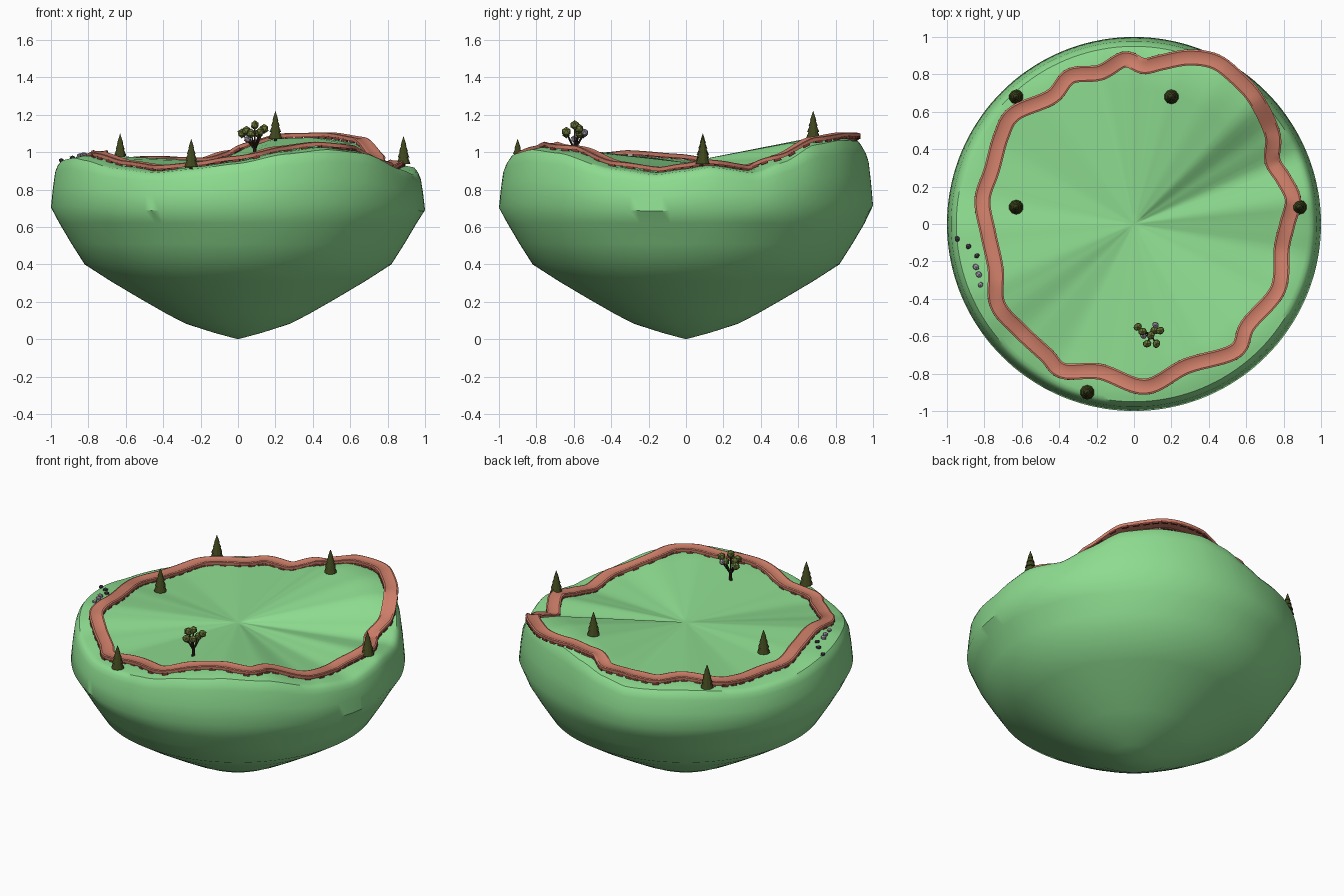
import bpy, bmesh, math, random
from mathutils import Vector, Matrix

if "Cube" in bpy.data.objects:
    bpy.data.objects.remove(bpy.data.objects["Cube"])

random.seed(4)


def mat(name, col):
    m = bpy.data.materials.new(name)
    m.diffuse_color = (*col, 1)
    m.use_nodes = True
    m.node_tree.nodes["Principled BSDF"].inputs["Base Color"].default_value = m.diffuse_color
    return m


GRASS = mat("grass", (0.27, 0.72, 0.28))
CLAY = mat("clay", (0.62, 0.21, 0.14))
DARK = mat("dark_clay", (0.22, 0.05, 0.04))
PINE = mat("pine_green", (0.05, 0.06, 0.012))
LEAF = mat("leaf_green", (0.15, 0.19, 0.04))
BARK = mat("bark", (0.03, 0.02, 0.012))
STONE = mat("pale_stone", (0.36, 0.32, 0.40))
COAL = mat("dark_stone", (0.06, 0.05, 0.07))


def finish(name, bm, material, smooth=None):
    bmesh.ops.recalc_face_normals(bm, faces=bm.faces)
    me = bpy.data.meshes.new(name)
    bm.to_mesh(me)
    bm.free()
    ob = bpy.data.objects.new(name, me)
    bpy.context.collection.objects.link(ob)
    me.materials.append(material)
    if smooth:
        bpy.context.view_layer.objects.active = ob
        ob.select_set(True)
        bpy.ops.object.shade_smooth_by_angle(angle=math.radians(smooth))
        ob.select_set(False)
    return ob


# height of the track around the island: (angle in degrees, z)
RING = [(0, .93), (8, .95), (23, .92), (33, .975), (46, 1.07), (60, 1.095), (75, 1.09),
        (85, 1.05), (93, 1.0), (103, .96), (125, .97), (150, .94), (168, .95), (183, .98),
        (203, 1.0), (212, .985), (225, .945), (242, .92), (255, .94), (270, .97),
        (285, 1.02), (300, 1.045), (315, 1.025), (335, .94), (350, .91), (360, .93)]


def ring(x, y):
    a = math.degrees(math.atan2(y, x)) % 360
    for (a0, z0), (a1, z1) in zip(RING, RING[1:]):
        if a <= a1:
            t = (a - a0) / (a1 - a0)
            t = 0.5 * t + 0.5 * t * t * (3 - 2 * t)
            return z0 + (z1 - z0) * t
    return RING[0][1]


def ground(x, y):
    r = math.hypot(x, y)
    h = ring(x, y) - 0.017
    t = min(1, r / 0.78)
    z = 0.945 + (h - 0.945) * t
    return z - max(0, r - 0.88) * 0.2


def skin(bm, loops, close=False):
    pairs = list(zip(loops, loops[1:])) + ([(loops[-1], loops[0])] if close else [])
    for a, b in pairs:
        n = len(a)
        for i in range(n):
            j = (i + 1) % n
            bm.faces.new((a[i], a[j], b[j], b[i]))


# island: rolling top, rounded rim, bowl underside
N = 144
bm = bmesh.new()
loops = []
TOP = [.06, .15, .25, .35, .45, .55, .65, .72, .78, .84, .89, .93, .95]
RIM = [(.966, .91), (.978, .78), (.99, .42), (1.0, 0)]
BOWL = [(.955, .62), (.89, .51), (.82, .40), (.68, .31), (.52, .215), (.38, .135), (.28, .083), (.13, .035)]
dirs = [(math.cos(2 * math.pi * i / N), math.sin(2 * math.pi * i / N)) for i in range(N)]
for r in TOP:
    loops.append([bm.verts.new((c * r, s * r, ground(c * r, s * r))) for c, s in dirs])
for r, k in RIM:
    row = []
    for c, s in dirs:
        top = ground(c * .95, s * .95)
        low = 0.70 + 0.3 * (top - 0.93)
        row.append(bm.verts.new((c * r, s * r, low + (top - low) * k)))
    loops.append(row)
for r, z in BOWL:
    loops.append([bm.verts.new((c * r, s * r, z)) for c, s in dirs])
skin(bm, loops)
for row, z in ((loops[0], 0.945), (loops[-1], 0.0)):
    v = bm.verts.new((0, 0, z))
    for i in range(N):
        bm.faces.new((v, row[i], row[(i + 1) % N]))
finish("island", bm, GRASS, 40)

# winding track centre line
PATH = [(.85, .13), (.80, .24), (.74, .34), (.74, .48), (.65, .67), (.54, .79), (.43, .87), (.29, .89),
        (.15, .865), (.05, .845), (-.05, .88), (-.18, .81), (-.34, .79), (-.44, .68), (-.64, .59),
        (-.71, .47), (-.76, .29), (-.81, .13), (-.78, -.05), (-.74, -.24), (-.73, -.43), (-.61, -.57),
        (-.47, -.70), (-.38, -.785), (-.18, -.79), (.06, -.87), (.28, -.76), (.54, -.68), (.61, -.54),
        (.77, -.35), (.79, -.13), (.82, 0)]
P = [Vector(p) for p in PATH]
line = []
SUB = 8
for i in range(len(P)):
    a, b, c, d = (P[(i + k) % len(P)] for k in (-1, 0, 1, 2))
    for j in range(SUB):
        t = j / SUB
        line.append(0.5 * (2 * b + (c - a) * t + (2 * a - 5 * b + 4 * c - d) * t * t
                           + (3 * b - a - 3 * c + d) * t ** 3))
M = len(line)


def frame(i):
    d = (line[(i + 1) % M] - line[i - 1]).normalized()
    return line[i], d, Vector((d.y, -d.x))


# track: shallow channel section swept around the loop
SECTION = [(-.041, -.012), (-.043, .008), (-.034, .011), (-.018, .005), (.018, .005),
           (.034, .011), (.043, .008), (.041, -.012)]
bm = bmesh.new()
loops = []
for i in range(M):
    p, d, n = frame(i)
    z = ring(p.x, p.y)
    loops.append([bm.verts.new((p.x + n.x * u, p.y + n.y * u, z + w)) for u, w in SECTION])
skin(bm, loops, True)
finish("track", bm, CLAY, 35)

# short kerb blocks along both lower edges
bm = bmesh.new()
for i in range(0, M, 3):
    p, d, n = frame(i)
    z = ring(p.x, p.y)
    q = line[(i + 1) % M]
    slope = (ring(q.x, q.y) - z) / max((q - p).length, 1e-4)
    fwd = Vector((d.x, d.y, slope)).normalized()
    side = Vector((n.x, n.y, 0))
    rot = Matrix((fwd, side, fwd.cross(side))).transposed().to_4x4()
    for u in (-.036, .036):
        pos = Vector((p.x + n.x * u, p.y + n.y * u, z - .014))
        bmesh.ops.create_cube(bm, size=1, matrix=Matrix.Translation(pos) @ rot
                              @ Matrix.Diagonal((.038, .014, .014, 1)))
finish("track_kerbs", bm, DARK)


def cone(bm, x, y, z, r1, r2, h, seg=8):
    bmesh.ops.create_cone(bm, cap_ends=True, segments=seg, radius1=r1, radius2=r2, depth=h,
                          matrix=Matrix.Translation((x, y, z + h / 2)))


def blob(bm, pos, r, squash=1.0):
    m = Matrix.Translation(pos) @ Matrix.Rotation(random.random() * 3, 4, 'Z')
    bmesh.ops.create_icosphere(bm, subdivisions=1, radius=r, matrix=m @ Matrix.Diagonal((1, .85, squash, 1)))


# pines: trunk and stacked tiers
for k, (x, y) in enumerate([(.2, .68), (-.63, .68), (-.63, .09), (.885, .09), (-.25, -.9)]):
    g = ground(x, y) - .005
    bm = bmesh.new()
    cone(bm, x, y, g - .01, .008, .008, .04)
    finish(f"pine_trunk_{k}", bm, BARK)
    bm = bmesh.new()
    for z, r1, r2, h in ((.015, .039, .022, .045), (.05, .033, .016, .042), (.083, .025, .010, .038), (.113, .017, 0, .052)):
        cone(bm, x, y, g + z, r1, r2, h, 10)
    finish(f"pine_tiers_{k}", bm, PINE)

# leafy tree: trunk, branches and clumps
tx, ty = .09, -.595
tz = ground(tx, ty)
CLUMPS = [(.02, -.55, 1.10), (.045, -.575, 1.115), (.09, -.595, 1.145), (.14, -.57, 1.125),
          (.07, -.64, 1.10), (.12, -.64, 1.11), (.11, -.57, 1.10)]
PALE = [(.115, -.54, 1.105), (.05, -.597, 1.07)]
bm = bmesh.new()
cone(bm, tx, ty, tz - .01, .011, .008, .075, 7)
for c in CLUMPS + PALE:
    a = Vector((tx, ty, tz + .04))
    v = Vector(c) - a
    bmesh.ops.create_cone(bm, cap_ends=True, segments=5, radius1=.006, radius2=.003, depth=v.length,
                          matrix=Matrix.Translation(a + v / 2) @ v.to_track_quat('Z', 'Y').to_matrix().to_4x4())
finish("tree_trunk", bm, BARK)
for name, pts, r, m in (("tree_leaves", CLUMPS, .026, LEAF), ("tree_blossom", PALE, .021, STONE)):
    bm = bmesh.new()
    for c in pts:
        blob(bm, c, r)
    finish(name, bm, m)

# scattered stones on the left edge
for name, pts, m in (("dark_stones", [(-.945, -.08), (-.885, -.12), (-.84, -.17)], COAL),
                     ("pale_stones", [(-.845, -.23), (-.83, -.27), (-.82, -.325)], STONE)):
    bm = bmesh.new()
    for x, y in pts:
        blob(bm, (x, y, ground(x, y) + .006), random.uniform(.016, .021), .7)
    finish(name, bm, m)
